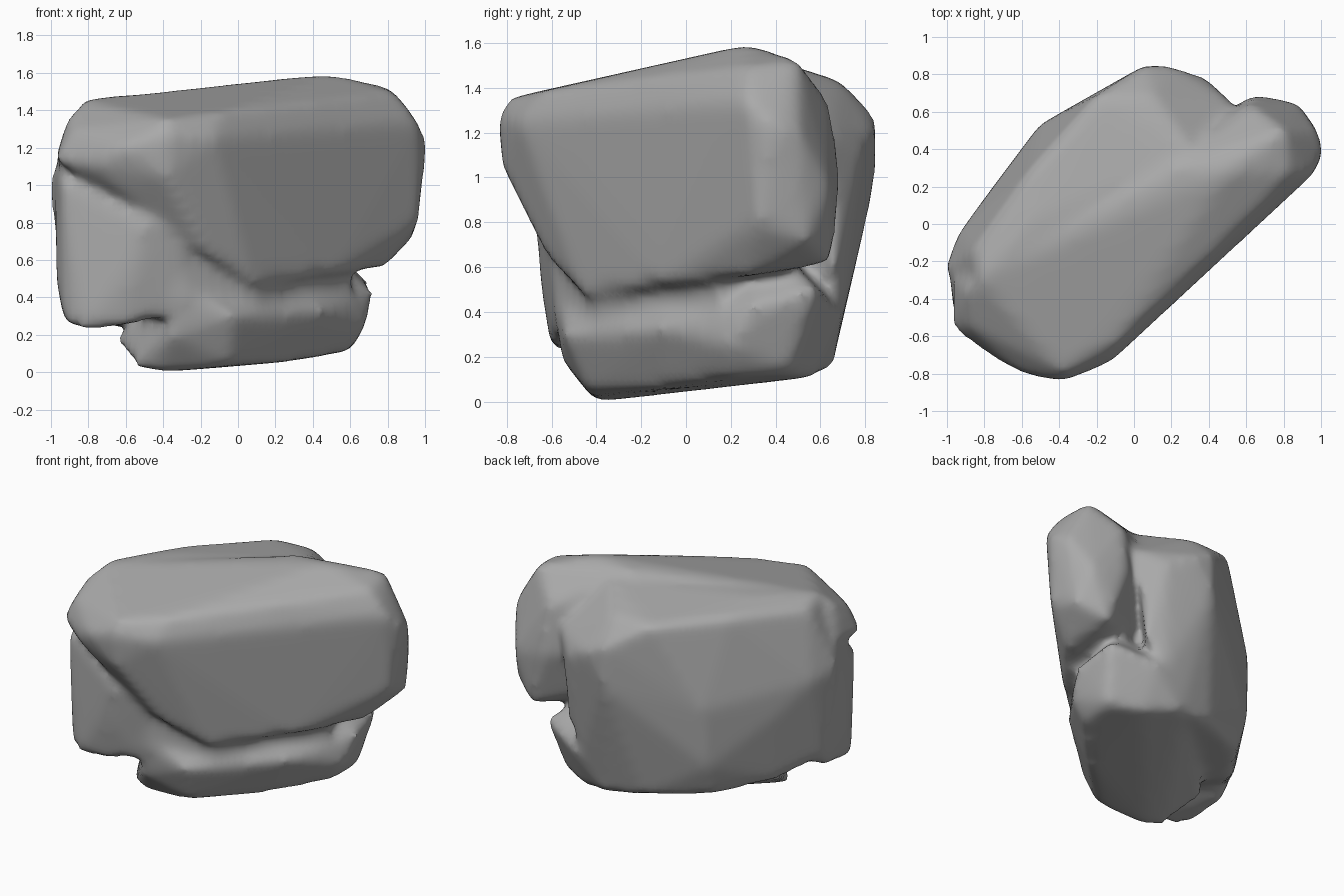
import bpy
import bmesh

default_cube = bpy.data.objects.get("Cube")
if default_cube:
    bpy.data.objects.remove(default_cube, do_unlink=True)

# One plain stone colour
stone = bpy.data.materials.new("grey stone")
stone.use_nodes = True
stone_colour = (0.4, 0.4, 0.4, 1.0)
stone.diffuse_color = stone_colour
stone.node_tree.nodes["Principled BSDF"].inputs["Base Color"].default_value = stone_colour


def add_chunk(bm, corners):
    """Add one convex chunk of rock spanned by its corner points."""
    chunk = bmesh.new()
    for corner in corners:
        chunk.verts.new(corner)
    result = bmesh.ops.convex_hull(chunk, input=chunk.verts)
    spare = [e for e in result["geom_interior"] if isinstance(e, bmesh.types.BMVert)]
    bmesh.ops.delete(chunk, geom=spare, context="VERTS")
    bmesh.ops.recalc_face_normals(chunk, faces=chunk.faces)
    mesh = bpy.data.meshes.new("chunk")
    chunk.to_mesh(mesh)
    chunk.free()
    bm.from_mesh(mesh)
    bpy.data.meshes.remove(mesh)


# Overhanging front slab
front_slab = [
    (-.88, -.55, 1.29), (-.9, -.35, 1.38), (-.97, -.56, 1.13), (-.97, -.3, 1.15),
    (-.38, -.79, 1.35), (-.38, -.84, 1.27), (-.6, -.8, 1.2), (-.75, -.71, 1.1),
    (-.13, -.74, 1.25), (-.38, -.82, 1.04), (-.1, -.64, 1.38), (.4, -.17, 1.44),
    (.84, .27, 1.49), (.96, .27, 1.34), (1.01, .38, 1.23), (.98, .5, 1.2),
    (.88, .64, .95), (.64, .69, 1), (.62, .64, 1.33), (.8, .5, 1.52),
    (.5, .28, 1.59), (.2, .3, 1.56), (.96, .32, .8), (.93, .54, .72),
    (.75, .65, .62), (.78, .27, .56), (.5, -.1, .52), (.08, -.46, .47),
    (-.16, -.61, .62), (-.38, -.71, .9), (-.64, -.68, .98), (-.82, -.3, 1.45),
]

# Broad back slab
back_slab = [
    (-.86, -.14, 1.4), (-.82, -.3, 1.46), (-.55, 0, 1.48), (-.2, .68, 1.42),
    (.1, .68, 1.43), (.05, .84, 1.27), (.2, .84, 1.2), (.38, .78, 1.1),
    (.52, .65, 1.2), (.45, .66, .6), (.3, .72, .65), (-.55, .29, 1.43),
    (-.5, .53, .85), (-.52, .5, .45), (-.8, .13, .75), (-.94, -.06, .95),
    (-1.01, -.25, 1), (.05, .84, .98), (-.16, .67, .6), (-.94, -.2, .38),
    (-.77, .06, .27), (-.5, .42, .22), (-.1, .62, .19), (.15, .65, .16),
    (.32, .69, .36), (.3, .4, 1.52), (-.3, -.2, .2),
]

# Recessed foot under the overhang
foot = [
    (-.43, -.4, 0), (-.55, -.36, .03), (-.05, -.43, .04), (.3, -.1, .06),
    (.58, .2, .11), (.61, .46, .13), (.4, .56, .11), (.15, .66, .16),
    (.68, .2, .25), (.72, .3, .42), (.68, .58, .5), (-.02, -.54, .3),
    (.45, -.12, .33), (-.36, -.56, .2), (-.3, -.58, .45), (.38, .7, .4),
    (-.66, -.1, .18), (.3, .3, .8),
]

# Squat lump at the front left corner
corner_lump = [
    (-.92, -.53, .26), (-.82, -.59, .23), (-.62, -.6, .24), (-.55, -.65, .55),
    (-.5, -.67, .8), (-.94, -.54, 1.03), (-.97, -.4, .5), (-.93, -.2, .3),
    (-.25, -.61, .78), (-.36, -.57, .3), (-.2, 0, .5), (-.98, -.3, 1.1),
]

# Core that fills the deep gaps between the chunks
plan = ((-.55, -.55), (-.3, -.59), (.1, -.39), (.6, .15), (.5, .5), (-.8, -.2))
core = [(x, y, z) for x, y in plan for z in (.37, 1.2)]

bm = bmesh.new()
for corners in (front_slab, back_slab, foot, corner_lump, core):
    add_chunk(bm, corners)
rock_mesh = bpy.data.meshes.new("rock")
bm.to_mesh(rock_mesh)
bm.free()
rock_mesh.materials.append(stone)
rock = bpy.data.objects.new("rock", rock_mesh)
bpy.context.collection.objects.link(rock)

# Fuse the chunks, weather the edges and make up for the worn-off skin
fuse = rock.modifiers.new("fuse", "REMESH")
fuse.mode = "VOXEL"
fuse.voxel_size = 0.03
fuse.use_smooth_shade = True
weather = rock.modifiers.new("weather", "SMOOTH")
weather.factor = 0.5
weather.iterations = 12
skin = rock.modifiers.new("skin", "DISPLACE")
skin.strength = 0.004
skin.mid_level = 0
